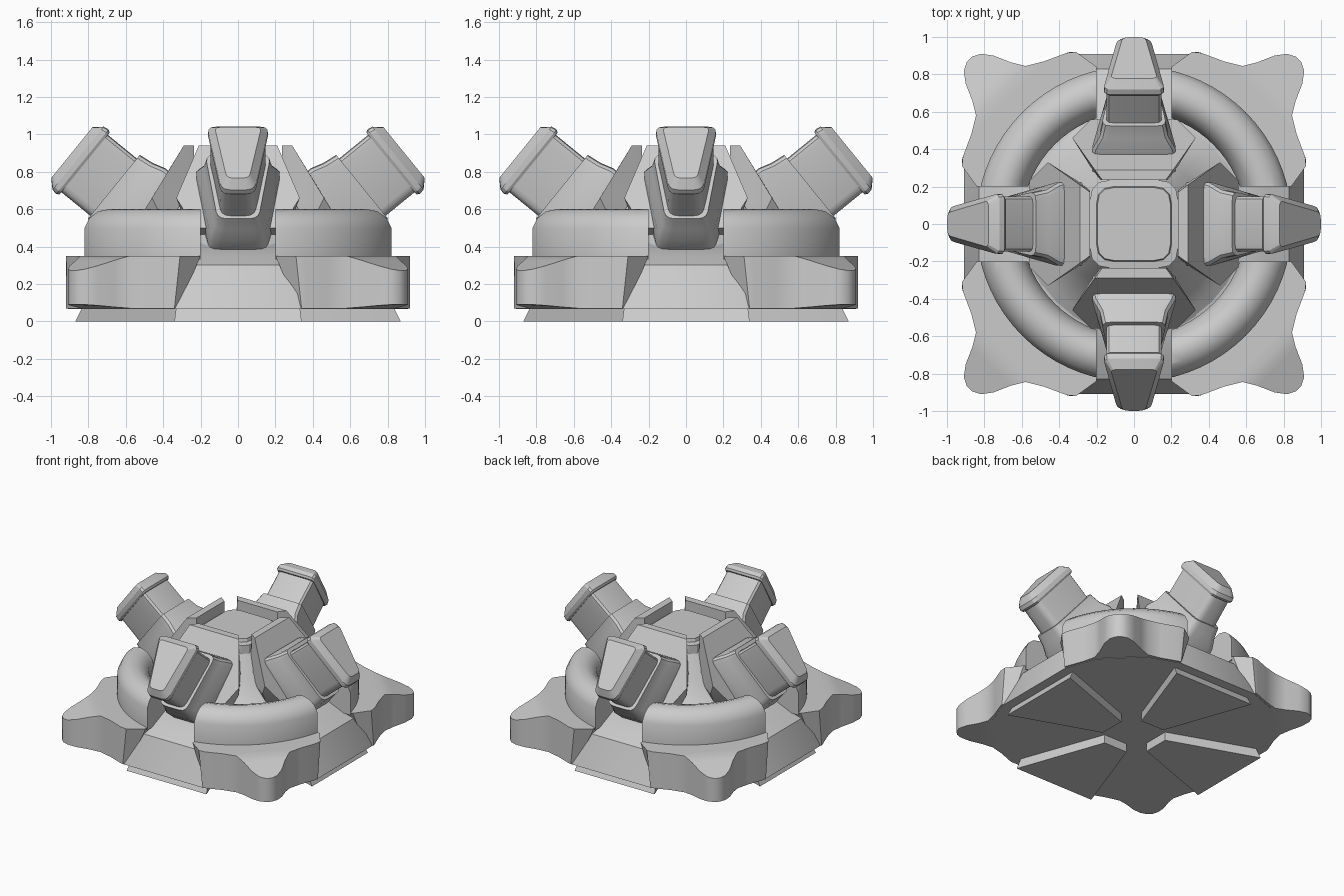
import bpy, bmesh, math
from mathutils import Vector

if "Cube" in bpy.data.objects:
    bpy.data.objects.remove(bpy.data.objects["Cube"])

grey = bpy.data.materials.new("light_grey")
grey.diffuse_color = (0.6, 0.6, 0.6, 1)
grey.use_nodes = True
grey.node_tree.nodes["Principled BSDF"].inputs["Base Color"].default_value = grey.diffuse_color


def finish(name, bm, copies=1, angle=32):
    """Make an object from bm, shade it, and repeat it round the z axis."""
    bmesh.ops.recalc_face_normals(bm, faces=bm.faces)
    me = bpy.data.meshes.new(name)
    bm.to_mesh(me)
    bm.free()
    me.materials.append(grey)
    ob = bpy.data.objects.new(name, me)
    bpy.context.collection.objects.link(ob)
    bpy.ops.object.select_all(action='DESELECT')
    ob.select_set(True)
    bpy.context.view_layer.objects.active = ob
    bpy.ops.object.shade_smooth_by_angle(angle=math.radians(angle))
    for k in range(1, copies):
        c = ob.copy()
        c.name = f"{name}_{k + 1}"
        c.rotation_euler.z = k * math.pi / 2
        bpy.context.collection.objects.link(c)


def loft(loops):
    """Skin a list of equal-length closed loops and cap both ends."""
    bm = bmesh.new()
    rows = [[bm.verts.new(p) for p in lp] for lp in loops]
    n = len(rows[0])
    for a, b in zip(rows, rows[1:]):
        for i in range(n):
            j = (i + 1) % n
            bm.faces.new((a[i], a[j], b[j], b[i]))
    bm.faces.new(rows[0])
    bm.faces.new(rows[-1])
    return bm


def hull(half):
    """Convex solid from points mirrored across y = 0."""
    bm = bmesh.new()
    for x, y, z in half:
        bm.verts.new((x, y, z))
        bm.verts.new((x, -y, z))
    bmesh.ops.convex_hull(bm, input=bm.verts[:])
    bmesh.ops.dissolve_limit(bm, angle_limit=0.02, verts=bm.verts[:], edges=bm.edges[:])
    return bm


def rounded(corners, r):
    """Round each corner of a closed 2D polygon using four points."""
    out = []
    n = len(corners)
    for i in range(n):
        p = Vector(corners[i])
        a = p + (Vector(corners[i - 1]) - p).normalized() * r
        b = p + (Vector(corners[(i + 1) % n]) - p).normalized() * r
        for t in (0, 0.33, 0.67, 1):
            out.append(a * (1 - t) ** 2 + p * 2 * t * (1 - t) + b * t * t)
    return out


# Wedge-shaped foot pads
finish("foot_pad", hull([(0.2, 0.1, 0), (0.2, 0.1, 0.08),
                         (0.87, 0.34, 0), (0.83, 0.33, 0.08)]), 4)


# Base core with sloping side panels
def base_loop(a, b, c, d, z):
    q = [(a, -b), (a, b), (c, d), (d, c)]
    pts = []
    for k in range(4):
        co, si = round(math.cos(k * math.pi / 2)), round(math.sin(k * math.pi / 2))
        pts += [(x * co - y * si, x * si + y * co, z) for x, y in q[:3]]
        x, y = q[3]
        pts.append((x * co - y * si, x * si + y * co, z))
    return pts


finish("base_core", loft([base_loop(0.91, 0.34, 0.82, 0.58, 0.065),
                          base_loop(0.83, 0.24, 0.74, 0.52, 0.30),
                          base_loop(0.72, 0.22, 0.66, 0.48, 0.35),
                          base_loop(0.55, 0.20, 0.47, 0.36, 0.42)]), 4 - 3, 20)

# Corner blocks with a lobed tip that slopes downwards
side = [(0.31, 0.92), (0.36, 0.915), (0.48, 0.87)]
lobe = [(0.58, 0.845), (0.66, 0.865), (0.75, 0.9), (0.82, 0.91), (0.865, 0.895)]
half = side + lobe
outline = half + [(y, x) for x, y in reversed(half)]
top_xy = [(0.2, 0.2), (0.2, 0.84)] + outline + [(0.84, 0.2)]
low_xy = [(0.32, 0.32), (0.32, 0.86), (0.34, 0.92)] + outline[1:-1] + [(0.92, 0.34), (0.86, 0.32)]
bm = bmesh.new()


def tip(x, y):
    return max(0, (x + y - 1.425) / 0.3)


top = [bm.verts.new((x, y, 0.35 - 0.07 * tip(x, y))) for x, y in top_xy]
low = [bm.verts.new((x, y, 0.07 + 0.02 * min(1, tip(x, y)))) for x, y in low_xy]
for i in range(len(top)):
    j = (i + 1) % len(top)
    bm.faces.new((top[i], top[j], low[j], low[i]))
first, last = 5, len(top) - 5
while top_xy[last] != (0.845, 0.58):
    last += 1
for row in (top, low):
    bm.faces.new(row[first:last + 1])
    bm.faces.new(row[:first + 1] + row[last:])
finish("corner_block", bm, 4)

# Quarter ring cushions, cut square at both ends
profile = [(0.60, 0.33), (0.845, 0.33), (0.845, 0.50), (0.82, 0.55), (0.775, 0.588),
           (0.72, 0.60), (0.67, 0.585), (0.625, 0.54), (0.60, 0.45)]
bm = loft([[(r * math.cos(t), r * math.sin(t), z) for r, z in profile]
           for t in [math.radians(5 * k) for k in range(0, 19)]])
for axis in ((1, 0, 0), (0, 1, 0)):
    geom = bm.verts[:] + bm.edges[:] + bm.faces[:]
    cut = bmesh.ops.bisect_plane(bm, geom=geom, plane_co=Vector(axis) * 0.2,
                                 plane_no=axis, clear_inner=True)
    edges = [e for e in cut['geom_cut'] if isinstance(e, bmesh.types.BMEdge)]
    bmesh.ops.holes_fill(bm, edges=edges, sides=0)
finish("ring_cushion", bm, 4)

# Central hub
hub = [(0.62, 0.40), (0.54, 0.45), (0.45, 0.53), (0.38, 0.64), (0.30, 0.78), (0.26, 0.85)]
finish("hub", loft([[(r * math.cos(k * math.pi / 16), r * math.sin(k * math.pi / 16), z)
                     for k in range(32)] for r, z in hub]))


# Rounded square lid
def lid_loop(w, z):
    return [(p.x, p.y, z) for p in rounded([(-w, -w), (w, -w), (w, w), (-w, w)], w * 0.45)]


finish("top_lid", loft([lid_loop(0.235, 0.78), lid_loop(0.235, 0.86),
                        lid_loop(0.20, 0.865), lid_loop(0.195, 0.89)]))

# Four armour plates around the hub
finish("hub_plate", hull([(0.235, 0.17, 0.94), (0.24, 0.19, 0.6), (0.29, 0.21, 0.94),
                          (0.46, 0.33, 0.66), (0.42, 0.30, 0.58),
                          (0.56, 0.23, 0.50), (0.40, 0.20, 0.42)]), 4, 20)

# Slanted nozzles: tapered sections along a raised axis
axis, up = Vector((0.775, 0, 0.63)), Vector((-0.63, 0, 0.775))


def section(s, v0, v1, w0, w1, r):
    pts = rounded([(-w0, v0), (w0, v0), (w1, v1), (-w1, v1)], r)
    return [axis * s + up * p.y + Vector((0, p.x, 0)) for p in pts]


finish("nozzle_collar", loft([section(0.52, -0.07, 0.34, 0.16, 0.22, 0.05),
                              section(0.72, -0.10, 0.39, 0.15, 0.235, 0.05),
                              section(0.82, -0.105, 0.39, 0.14, 0.23, 0.05),
                              section(0.89, -0.09, 0.37, 0.12, 0.19, 0.05),
                              section(0.97, -0.08, 0.36, 0.11, 0.175, 0.05)]), 4)
finish("nozzle_tube", loft([section(0.90, -0.06, 0.335, 0.09, 0.155, 0.045),
                            section(1.18, -0.06, 0.335, 0.08, 0.155, 0.045)]), 4)
finish("nozzle_cap", loft([section(1.17, -0.075, 0.35, 0.085, 0.16, 0.045),
                           section(1.185, -0.085, 0.36, 0.09, 0.168, 0.045),
                           section(1.215, -0.08, 0.355, 0.088, 0.165, 0.045),
                           section(1.26, -0.035, 0.315, 0.06, 0.125, 0.03)]), 4, 25)
